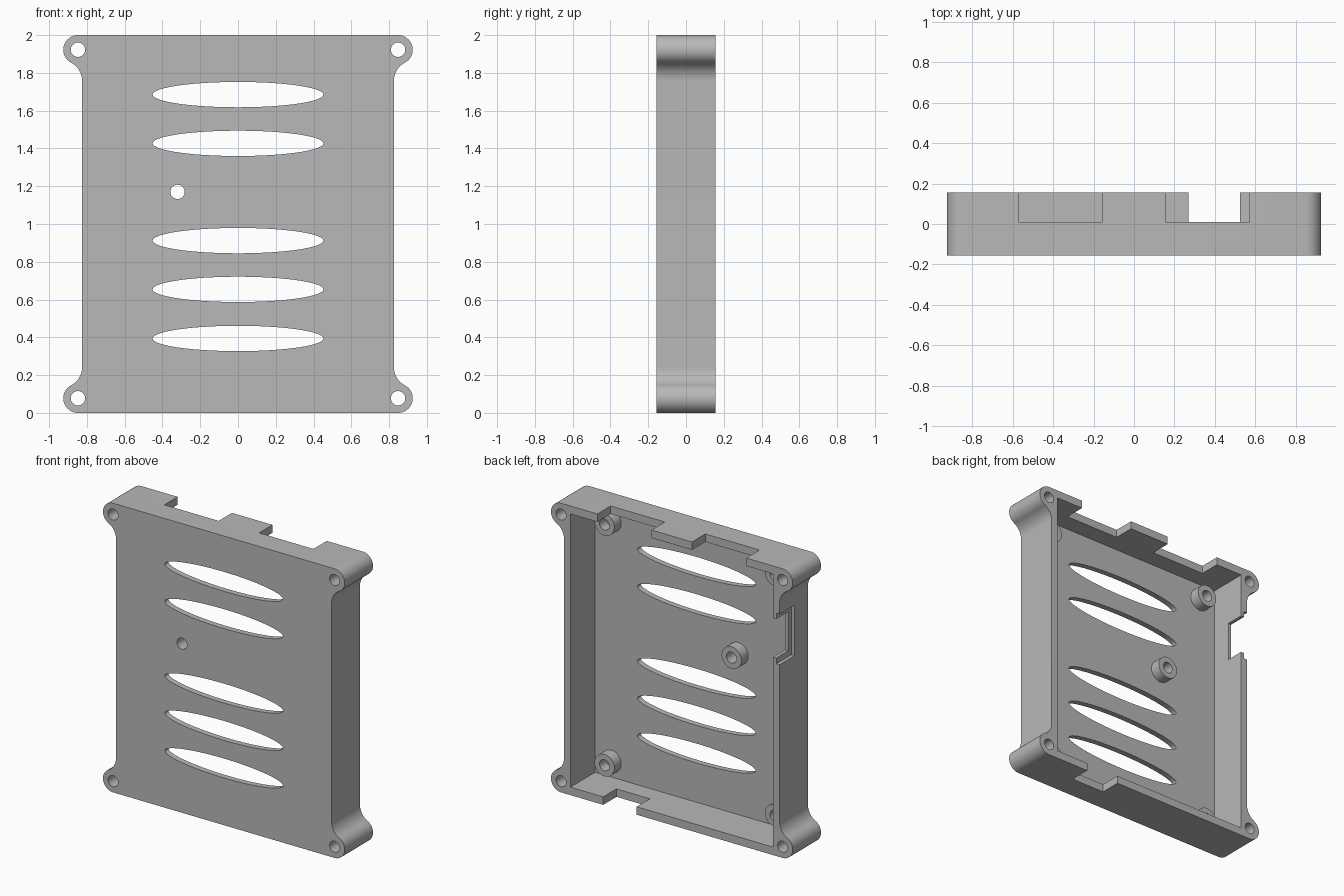
import bpy, bmesh, math
from mathutils import Vector

if "Cube" in bpy.data.objects:
    bpy.data.objects.remove(bpy.data.objects["Cube"], do_unlink=True)

FRONT, BACK, FLOOR = -0.155, 0.155, -0.115
SIDE, EAR_X, EAR_Z, EAR_R = 0.825, 0.8475, 0.9225, 0.0775
FILLET_R, FILLET_Z = 0.1086, 0.7575
HEIGHT = 1.0  # middle of the case

grey = bpy.data.materials.new("light_grey_plastic")
grey.use_nodes = True
grey.diffuse_color = (0.48, 0.48, 0.48, 1)
grey.node_tree.nodes["Principled BSDF"].inputs["Base Color"].default_value = grey.diffuse_color


def arc(cx, cz, rx, rz, start, end, steps):
    """Points on an elliptical arc, angles in radians."""
    angles = [start + (end - start) * i / steps for i in range(steps + 1)]
    return [(cx + rx * math.cos(a), cz + rz * math.sin(a)) for a in angles]


def ring(cx, cz, rx, rz=None, steps=64):
    return arc(cx, cz, rx, rz or rx, 0, math.tau, steps)[:-1]


def prism(name, outline, y0, y1):
    """Extrude an x-z outline from y0 to y1."""
    bm = bmesh.new()
    face = bm.faces.new([bm.verts.new((x, y0, z)) for x, z in outline])
    out = bmesh.ops.extrude_face_region(bm, geom=[face])
    moved = [v for v in out["geom"] if isinstance(v, bmesh.types.BMVert)]
    bmesh.ops.translate(bm, verts=moved, vec=Vector((0, y1 - y0, 0)))
    bmesh.ops.recalc_face_normals(bm, faces=bm.faces)
    mesh = bpy.data.meshes.new(name)
    bm.to_mesh(mesh)
    bm.free()
    mesh.materials.append(grey)
    obj = bpy.data.objects.new(name, mesh)
    bpy.context.collection.objects.link(obj)
    return obj


def box(x0, x1, z0, z1, y0, y1):
    return prism("cutter", [(x0, z0), (x1, z0), (x1, z1), (x0, z1)], y0, y1)


def select(obj):
    bpy.ops.object.select_all(action='DESELECT')
    obj.select_set(True)
    bpy.context.view_layer.objects.active = obj


def cut(obj, cutter):
    cutter.hide_render = True
    select(obj)
    mod = obj.modifiers.new("cut", 'BOOLEAN')
    mod.operation, mod.solver, mod.object = 'DIFFERENCE', 'EXACT', cutter
    bpy.ops.object.modifier_apply(modifier=mod.name)
    bpy.data.objects.remove(cutter, do_unlink=True)


def smooth(obj):
    select(obj)
    bpy.ops.object.shade_smooth_by_angle(angle=math.radians(30))


# Case outline: one corner with its ear and concave fillet, mirrored to all four
fillet_x = SIDE + FILLET_R
tangent = math.atan2(FILLET_Z - EAR_Z, fillet_x - EAR_X)
corner = arc(fillet_x, FILLET_Z, FILLET_R, FILLET_R, math.pi, math.pi + tangent, 14)
corner += arc(EAR_X, EAR_Z, EAR_R, EAR_R, tangent, math.pi / 2, 24)[1:]
right_half = [(x, -z) for x, z in reversed(corner)] + corner
outline = right_half + [(-x, z) for x, z in reversed(right_half)]
case = prism("case_shell", [(x, z + HEIGHT) for x, z in outline], FRONT, BACK)

# Hollow interior, open at the back
cut(case, box(-0.776, 0.776, 0.055, 1.945, FLOOR, 0.3))

# Screw holes in the ears
for sx in (-1, 1):
    for sz in (-1, 1):
        cut(case, prism("cutter", ring(sx * EAR_X, HEIGHT + sz * EAR_Z, 0.038), -0.3, 0.3))

# Ventilation slots and the centre hole in the front plate
for z in (0.394, 0.654, 0.912, 1.427, 1.685):
    cut(case, prism("cutter", ring(0, z, 0.452, 0.067, 96), -0.3, 0))
cut(case, prism("cutter", ring(-0.32, 1.17, 0.038), -0.3, 0))

# Connector notches: two in the top wall, one in the bottom wall
cut(case, box(-0.57, -0.155, 1.9, 2.1, 0.01, 0.3))
cut(case, box(0.155, 0.57, 1.9, 2.1, 0.01, 0.3))
cut(case, box(0.27, 0.525, -0.1, 0.1, 0.01, 0.3))

# Side port: a shallow outer recess with a smaller opening through the wall
cut(case, box(-1, -0.8, 1.33, 1.68, -0.01, 0.3))
cut(case, box(-1, -0.7, 1.37, 1.64, 0.025, 0.3))
smooth(case)

# Standoffs for the board
spots = {"centre_standoff": (-0.32, 1.17)}
for sx, side in ((1, "left"), (-1, "right")):
    for z, level in ((0.165, "lower"), (1.83, "upper")):
        spots[f"{level}_{side}_standoff"] = (sx * 0.652, z)
for name, (x, z) in spots.items():
    post = prism(name, ring(x, z, 0.076, steps=48), FLOOR - 0.001, -0.04)
    cut(post, prism("cutter", ring(x, z, 0.038, steps=48), -0.3, 0.3))
    smooth(post)
